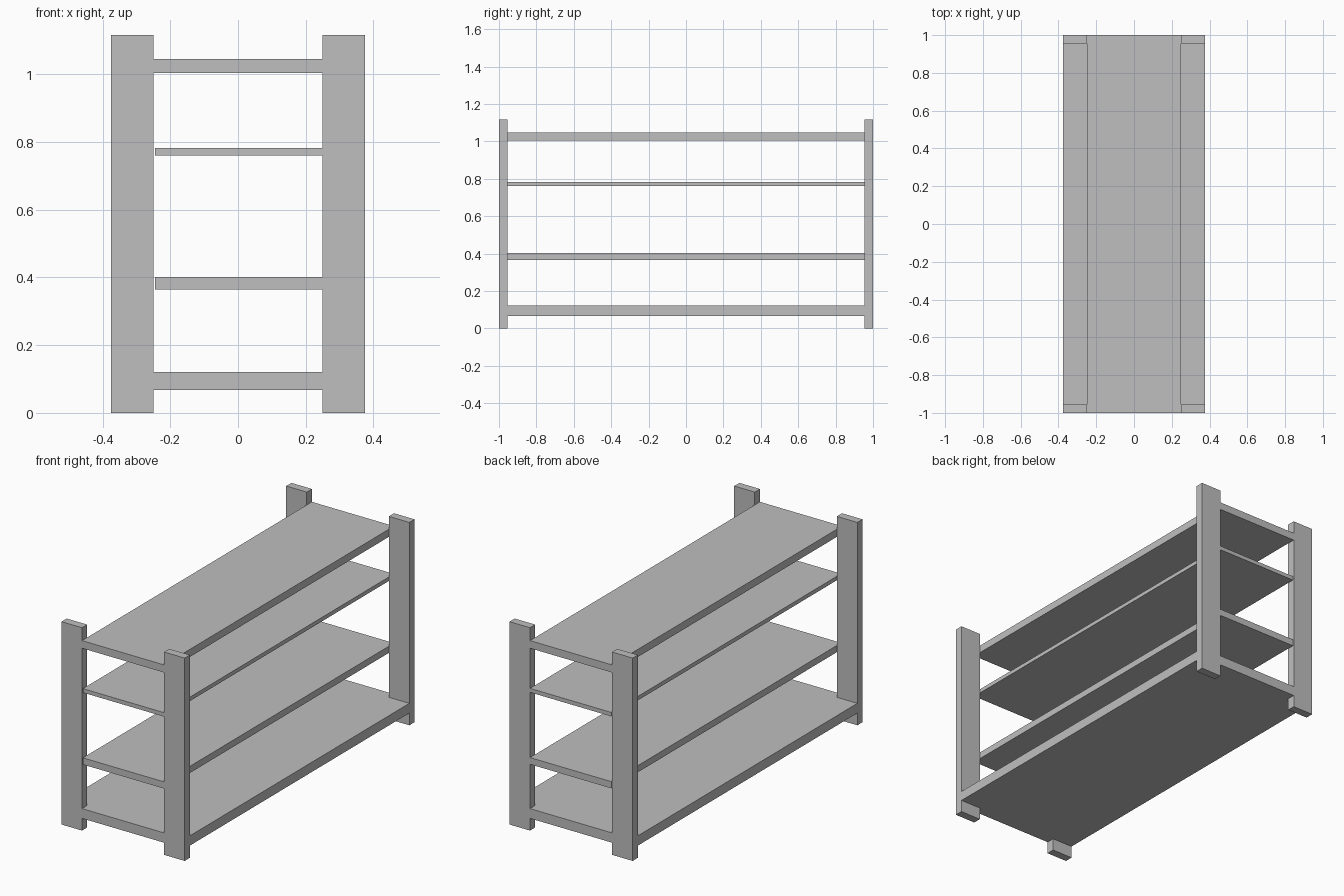
import bpy
import bmesh

default = bpy.data.objects.get("Cube")
if default:
    bpy.data.objects.remove(default, do_unlink=True)

# Single plain grey finish
GREY = (0.52, 0.52, 0.52, 1.0)
grey = bpy.data.materials.new("plain grey")
grey.use_nodes = True
grey.diffuse_color = GREY
grey.node_tree.nodes["Principled BSDF"].inputs["Base Color"].default_value = GREY

# Main dimensions
OUT_X, IN_X = 0.375, 0.25
OUT_Y, IN_Y = 1.0, 0.955
HEIGHT = 1.117


def slab(name, outline, z0, z1):
    """Extrude a flat outline (counter-clockwise) from z0 up to z1."""
    bm = bmesh.new()
    face = bm.faces.new([bm.verts.new((x, y, z0)) for x, y in outline])
    grown = bmesh.ops.extrude_face_region(bm, geom=[face])
    top = [v for v in grown["geom"] if isinstance(v, bmesh.types.BMVert)]
    bmesh.ops.translate(bm, verts=top, vec=(0, 0, z1 - z0))
    bmesh.ops.recalc_face_normals(bm, faces=bm.faces)
    mesh = bpy.data.meshes.new(name)
    bm.to_mesh(mesh)
    bm.free()
    mesh.materials.append(grey)
    obj = bpy.data.objects.new(name, mesh)
    bpy.context.collection.objects.link(obj)
    return obj


def rect(x0, x1, y0, y1):
    return [(x0, y0), (x1, y0), (x1, y1), (x0, y1)]


# Four corner posts
for side, sx in (("right", -1), ("left", 1)):
    for end, sy in (("front", -1), ("back", 1)):
        xs = sorted((sx * IN_X, sx * OUT_X))
        ys = sorted((sy * IN_Y, sy * OUT_Y))
        slab(f"{end}_{side}_post", rect(*xs, *ys), 0, HEIGHT)

# Full-width bottom shelf, notched around the posts
notched = []
for sx, sy in ((1, 1), (-1, 1), (-1, -1), (1, -1)):
    corner = [(OUT_X, IN_Y), (IN_X, IN_Y), (IN_X, OUT_Y)]
    if sx != sy:
        corner.reverse()
    notched += [(sx * x, sy * y) for x, y in corner]
slab("bottom_shelf", notched, 0.067, 0.121)

# Narrow shelves between the posts; the middle two stop just short on one side
for name, x0, z0, z1 in (
    ("lower_middle_shelf", -0.245, 0.365, 0.402),
    ("upper_middle_shelf", -0.245, 0.761, 0.783),
    ("top_shelf", -IN_X, 1.004, 1.046),
):
    slab(name, rect(x0, IN_X, -OUT_Y, OUT_Y), z0, z1)
